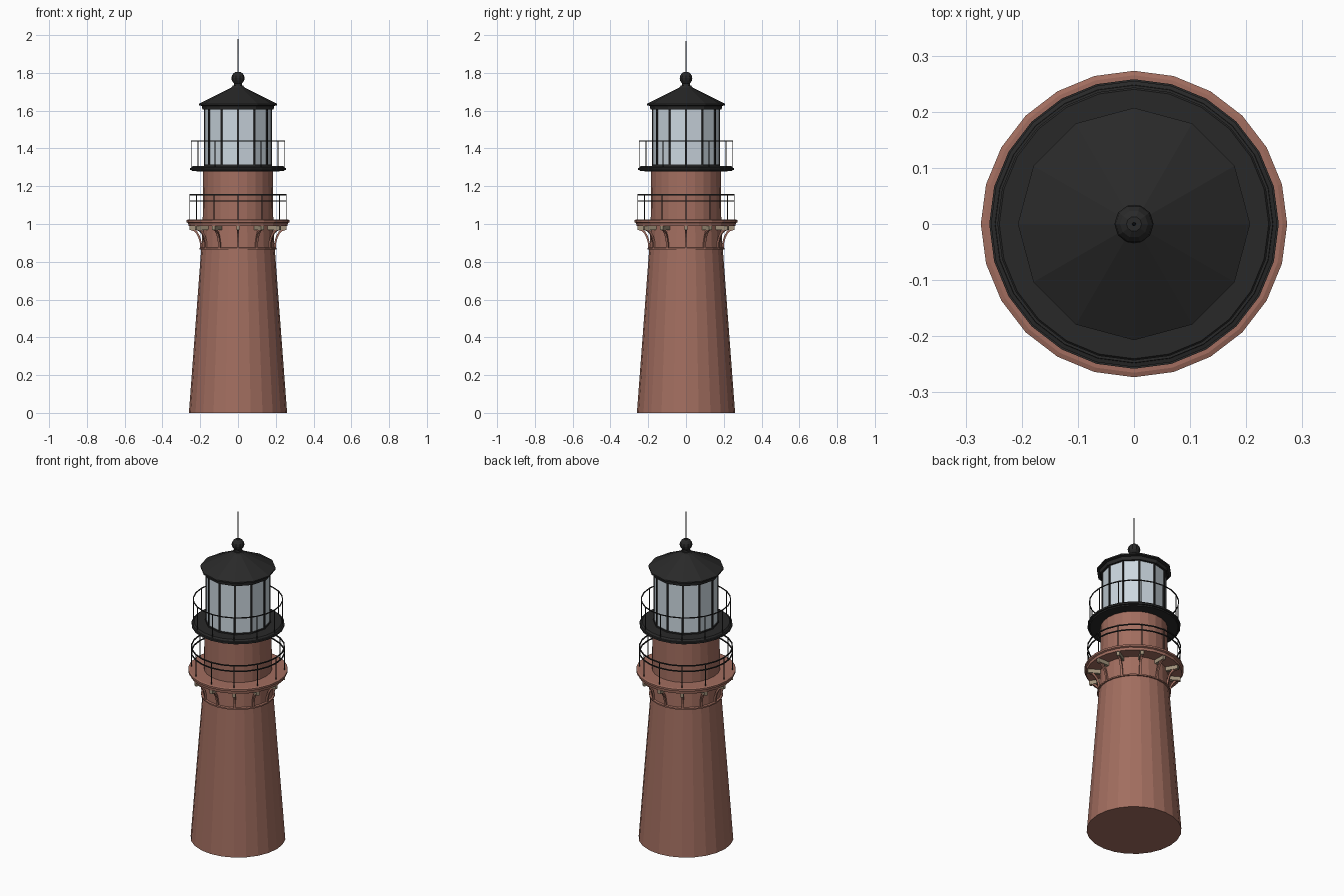
import bpy, bmesh, math
from mathutils import Vector

if "Cube" in bpy.data.objects:
    bpy.data.objects.remove(bpy.data.objects["Cube"])


def mat(name, rgb):
    m = bpy.data.materials.new(name)
    m.diffuse_color = (*rgb, 1)
    m.use_nodes = True
    m.node_tree.nodes["Principled BSDF"].inputs["Base Color"].default_value = m.diffuse_color
    return m


BRICK = mat("brick", (0.36, 0.155, 0.115))
BLACK = mat("black_iron", (0.022, 0.022, 0.022))
GLASS = mat("glass", (0.60, 0.68, 0.74))
STONE = mat("stone", (0.36, 0.29, 0.20))


def finish(name, bm, material):
    bmesh.ops.recalc_face_normals(bm, faces=bm.faces[:])
    me = bpy.data.meshes.new(name)
    bm.to_mesh(me)
    bm.free()
    me.materials.append(material)
    ob = bpy.data.objects.new(name, me)
    bpy.context.collection.objects.link(ob)
    return ob


def lathe(name, profile, n, material, closed=False):
    """Revolve (radius, z) points; ends are capped unless the profile is closed."""
    bm = bmesh.new()
    rings = [[bm.verts.new((r * math.cos(2 * math.pi * i / n), r * math.sin(2 * math.pi * i / n), z))
              for i in range(n)] for r, z in profile]
    pairs = list(zip(rings, rings[1:]))
    if closed:
        pairs.append((rings[-1], rings[0]))
    else:
        bm.faces.new(rings[0])
        bm.faces.new(rings[-1])
    for a, b in pairs:
        for i in range(n):
            j = (i + 1) % n
            bm.faces.new((a[i], a[j], b[j], b[i]))
    return finish(name, bm, material)


def rail(name, r, z, t=0.003):
    return lathe(name, [(r - t, z - t), (r + t, z - t), (r + t, z + t), (r - t, z + t)], 24, BLACK, True)


def radial(name, outline, width, material, n=12):
    """Extrude a closed (radius, z) outline sideways and repeat it round the axis."""
    bm = bmesh.new()
    for k in range(n):
        a = 2 * math.pi * k / n
        out, side = Vector((math.cos(a), math.sin(a), 0)), Vector((-math.sin(a), math.cos(a), 0))
        l, r = [[bm.verts.new(out * p + side * s * width / 2 + Vector((0, 0, z))) for p, z in outline]
                for s in (-1, 1)]
        bm.faces.new(l)
        bm.faces.new(r[::-1])
        for i in range(len(outline)):
            j = (i + 1) % len(outline)
            bm.faces.new((l[i], l[j], r[j], r[i]))
    return finish(name, bm, material)


def box(r0, r1, z0, z1):
    return [(r0, z0), (r1, z0), (r1, z1), (r0, z1)]


# Brick tower, band and drum
lathe("tower", [(0.26, 0), (0.195, 0.865), (0.203, 0.865), (0.203, 0.873), (0.193, 0.876),
                (0.187, 1.0), (0.184, 1.285)], 24, BRICK)

# Lower gallery deck with curved brackets and stone beam ends
lathe("gallery_deck", [(0.18, 0.99), (0.262, 0.99), (0.264, 1.005), (0.273, 1.009),
                       (0.273, 1.02), (0.265, 1.023), (0.18, 1.023)], 24, BRICK, True)
outer, inner = [], []
for i in range(6):
    a = math.pi / 2 * i / 5
    outer.append((0.250 - 0.050 * math.cos(a), 0.872 + 0.095 * math.sin(a)))
    inner.append((0.250 - 0.060 * math.cos(a), 0.872 + 0.107 * math.sin(a)))
radial("gallery_brackets", outer + inner[::-1], 0.012, BRICK)
radial("beam_ends", box(0.185, 0.258, 0.967, 0.992), 0.018, STONE)

# Lower railing
rail("lower_top_rail", 0.255, 1.155)
rail("lower_mid_rail", 0.255, 1.122)
radial("lower_posts", box(0.253, 0.257, 1.02, 1.16), 0.004, BLACK)

# Upper black deck and railing
lathe("lantern_deck", [(0.18, 1.278), (0.243, 1.28), (0.246, 1.286), (0.255, 1.286), (0.255, 1.296),
                       (0.248, 1.298), (0.24, 1.308), (0.16, 1.308)], 24, BLACK)
rail("upper_rail", 0.245, 1.44, 0.0025)
radial("upper_posts", box(0.243, 0.247, 1.29, 1.442), 0.004, BLACK)

# Lantern room: panes, mullions, sill
lathe("lantern_glass", [(0.175, 1.30), (0.175, 1.62)], 12, GLASS)
radial("lantern_mullions", box(0.170, 0.179, 1.30, 1.62), 0.010, BLACK)
lathe("lantern_sill", [(0.165, 1.305), (0.181, 1.305), (0.181, 1.315), (0.165, 1.315)], 12, BLACK, True)

# Roof, finial ball and lightning rod
lathe("roof", [(0.17, 1.605), (0.188, 1.605), (0.192, 1.625), (0.207, 1.628), (0.207, 1.636),
               (0.035, 1.722), (0.028, 1.732)], 12, BLACK)
lathe("finial_neck", [(0.030, 1.718), (0.030, 1.727), (0.020, 1.731), (0.020, 1.745)], 12, BLACK)
ball = [(0.035 * math.sin(math.pi * t / 8), 1.772 - 0.035 * math.cos(math.pi * t / 8)) for t in range(1, 8)]
lathe("finial_ball", ball, 10, BLACK)
lathe("lightning_rod", [(0.004, 1.80), (0.003, 1.88), (0.001, 2.0)], 6, BLACK)
